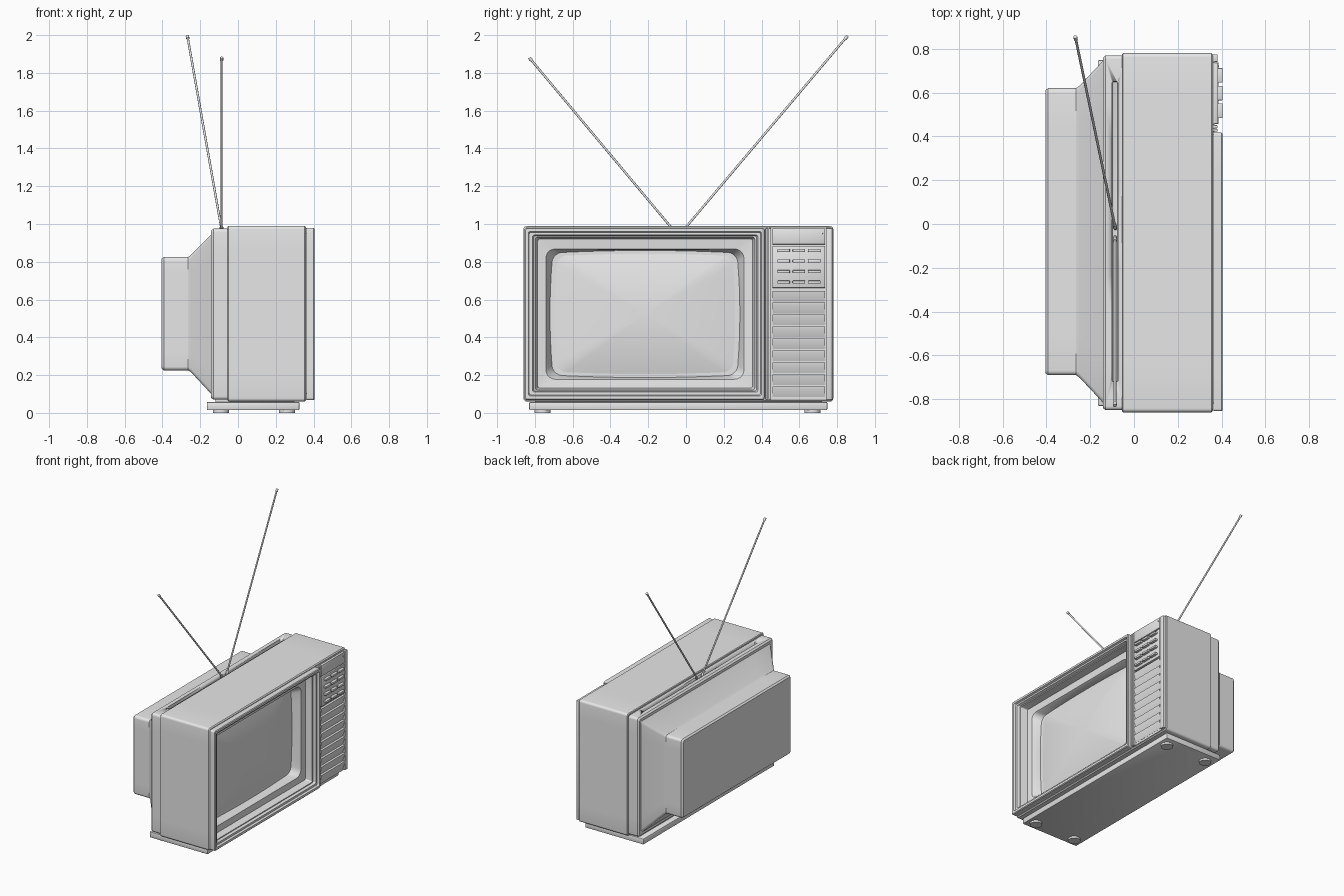
import bpy, bmesh, math
from mathutils import Vector

cube = bpy.data.objects.get("Cube")
if cube:
    bpy.data.objects.remove(cube, do_unlink=True)

GREY = (0.8, 0.8, 0.8, 1)
mat = bpy.data.materials.new("light grey plastic")
mat.use_nodes = True
mat.diffuse_color = GREY
mat.node_tree.nodes["Principled BSDF"].inputs["Base Color"].default_value = GREY


def finish(name, bm, angle=32):
    bmesh.ops.recalc_face_normals(bm, faces=bm.faces)
    me = bpy.data.meshes.new(name)
    bm.to_mesh(me)
    bm.free()
    me.materials.append(mat)
    ob = bpy.data.objects.new(name, me)
    bpy.context.scene.collection.objects.link(ob)
    bpy.ops.object.select_all(action='DESELECT')
    ob.select_set(True)
    bpy.context.view_layer.objects.active = ob
    bpy.ops.object.shade_smooth_by_angle(angle=math.radians(angle))
    return ob


def ring(x, y0, y1, z0, z1, r=0.01, bulge=0.0, scale=1.0):
    """Rounded rectangle in the yz plane with optional bowed sides."""
    cy, cz, hy, hz = (y0 + y1) / 2, (z0 + z1) / 2, (y1 - y0) / 2, (z1 - z0) / 2
    corner, edge = 5, 8
    pts = []
    for q, (sy, sz) in enumerate([(1, 1), (-1, 1), (-1, -1), (1, -1)]):
        for i in range(corner + 1):
            a = math.pi / 2 * (q + i / corner)
            pts.append((sy * (hy - r) + r * math.cos(a), sz * (hz - r) + r * math.sin(a)))
    full = []
    for i, p in enumerate(pts):
        full.append(p)
        if i % (corner + 1) == corner:
            n = pts[(i + 1) % len(pts)]
            for k in range(1, edge):
                t = k / edge
                full.append((p[0] + (n[0] - p[0]) * t, p[1] + (n[1] - p[1]) * t))
    out = []
    for u, v in full:
        by, bz = 1 - bulge * (v / hz) ** 2, 1 - bulge * 1.3 * (u / hy) ** 2
        out.append(Vector((x, cy + u * by * scale, cz + v * bz * scale)))
    return out


def loft(name, sections, angle=32):
    bm = bmesh.new()
    loops = [[bm.verts.new(p) for p in s] for s in sections]
    n = len(loops[0])
    for a, b in zip(loops, loops[1:]):
        for i in range(n):
            j = (i + 1) % n
            bm.faces.new((a[i], a[j], b[j], b[i]))
    bm.faces.new(loops[0])
    bm.faces.new(loops[-1])
    return finish(name, bm, angle)


def box(name, x0, x1, y0, y1, z0, z1, bevel=0.004):
    bm = bmesh.new()
    bmesh.ops.create_cube(bm, size=1)
    for v in bm.verts:
        v.co = Vector(((x0 + x1) / 2 + v.co.x * (x1 - x0),
                       (y0 + y1) / 2 + v.co.y * (y1 - y0),
                       (z0 + z1) / 2 + v.co.z * (z1 - z0)))
    if bevel:
        bmesh.ops.bevel(bm, geom=list(bm.edges), offset=bevel, segments=2,
                        profile=0.5, affect='EDGES')
    return finish(name, bm)


def rod(name, a, b, r, sides=12):
    a, b = Vector(a), Vector(b)
    bm = bmesh.new()
    bmesh.ops.create_cone(bm, cap_ends=True, segments=sides, radius1=r, radius2=r,
                          depth=(b - a).length)
    rot = Vector((0, 0, 1)).rotation_difference(b - a)
    for v in bm.verts:
        v.co = rot @ v.co + (a + b) / 2
    return finish(name, bm)


# Cabinet shell, open at the front
loft("cabinet", [
    ring(-0.055, -0.855, 0.775, 0.065, 0.985, 0.015),
    ring(-0.05, -0.86, 0.78, 0.06, 0.99, 0.018),
    ring(0.353, -0.86, 0.78, 0.06, 0.99, 0.018),
    ring(0.36, -0.853, 0.773, 0.067, 0.983, 0.014),
    ring(0.36, -0.825, 0.76, 0.095, 0.955),
    ring(0.18, -0.825, 0.76, 0.095, 0.955)])

# Rear cover: collar, tapered part and tube housing
rear = loft("rear_cover", [
    ring(-0.045, -0.85, 0.77, 0.07, 0.975, 0.018),
    ring(-0.13, -0.85, 0.77, 0.07, 0.975, 0.018),
    ring(-0.142, -0.84, 0.76, 0.08, 0.965, 0.015),
    ring(-0.142, -0.815, 0.745, 0.1, 0.945, 0.02),
    ring(-0.25, -0.7, 0.63, 0.217, 0.835, 0.02),
    ring(-0.265, -0.69, 0.62, 0.225, 0.825, 0.02),
    ring(-0.393, -0.69, 0.62, 0.225, 0.825, 0.02),
    ring(-0.405, -0.68, 0.61, 0.235, 0.815, 0.015)], 25)

# Aerial storage slot cut into the collar top
cutter = box("slot_cutter", -0.1, -0.073, -0.72, 0.65, 0.945, 1.05, 0.006)
cutter.hide_render = True
cut = rear.modifiers.new("slot", 'BOOLEAN')
cut.object, cut.operation, cut.solver = cutter, 'DIFFERENCE', 'EXACT'
bpy.context.view_layer.objects.active = rear
bpy.ops.object.modifier_apply(modifier="slot")
bpy.data.objects.remove(cutter, do_unlink=True)

# Screen surround: stepped frame, recessed plate, then domed glass
loft("screen_surround", [
    ring(0.2, -0.82, 0.41, 0.1, 0.95),
    ring(0.362, -0.82, 0.41, 0.1, 0.95),
    ring(0.362, -0.855, 0.417, 0.068, 0.98, 0.012),
    ring(0.4, -0.855, 0.417, 0.068, 0.98, 0.012),
    ring(0.405, -0.85, 0.412, 0.073, 0.975),
    ring(0.405, -0.835, 0.4, 0.09, 0.96),
    ring(0.39, -0.83, 0.395, 0.095, 0.955),
    ring(0.39, -0.812, 0.38, 0.11, 0.943),
    ring(0.37, -0.806, 0.373, 0.115, 0.937),
    ring(0.37, -0.797, 0.364, 0.122, 0.93),
    ring(0.32, -0.785, 0.352, 0.132, 0.92),
    ring(0.315, -0.742, 0.307, 0.178, 0.868, 0.05),
    ring(0.305, -0.735, 0.3, 0.183, 0.863, 0.05),
    ring(0.255, -0.72, 0.285, 0.187, 0.86, 0.05, 0.03)])
loft("screen_glass", [ring(0.23, -0.725, 0.29, 0.185, 0.863, 0.05, 0.03)] + [
    ring(0.25 + 0.045 * (1 - s * s), -0.725, 0.29, 0.185, 0.863, 0.05, 0.03, s)
    for s in (1, 0.85, 0.7, 0.55, 0.4, 0.25, 0.1)])

# Control panel backing, rims and ribs
loft("control_backing", [
    ring(0.2, 0.415, 0.755, 0.1, 0.95),
    ring(0.362, 0.415, 0.755, 0.1, 0.95),
    ring(0.362, 0.42, 0.775, 0.068, 0.98),
    ring(0.367, 0.42, 0.775, 0.068, 0.98)])
for i, (y0, y1) in enumerate([(0.422, 0.434), (0.437, 0.451), (0.74, 0.775)]):
    box(f"control_rib_{i + 1}", 0.355, 0.382, y0, y1, 0.07, 0.978, 0.003)
box("control_top_plate", 0.36, 0.384, 0.457, 0.737, 0.892, 0.976, 0.003)
box("control_button_plate", 0.36, 0.384, 0.457, 0.737, 0.662, 0.884, 0.003)
box("indicator", 0.38, 0.387, 0.715, 0.724, 0.945, 0.954, 0.001)

# Push buttons
for row in range(4):
    for col in range(3):
        y, z = 0.484 + 0.081 * col, 0.684 + 0.056 * row
        box(f"button_{row + 1}_{col + 1}", 0.375, 0.404, y, y + 0.066, z, z + 0.016, 0.003)

# Speaker grille: downward sloping slats
for i in range(9):
    z = 0.085 + 0.0632 * i
    bm = bmesh.new()
    profile = [(0.36, z), (0.368, z), (0.385, z + 0.046), (0.385, z + 0.056), (0.36, z + 0.056)]
    ends = [[bm.verts.new((x, y, h)) for x, h in profile] for y in (0.457, 0.737)]
    for e in ends:
        bm.faces.new(e)
    for k in range(len(profile)):
        j = (k + 1) % len(profile)
        bm.faces.new((ends[0][k], ends[0][j], ends[1][j], ends[1][k]))
    finish(f"grille_slat_{i + 1}", bm)

# Base plinth and round feet
box("base", -0.165, 0.325, -0.83, 0.748, 0.014, 0.058, 0.006)
box("base_neck", -0.12, 0.3, -0.8, 0.72, 0.05, 0.08, 0)
for x in (-0.09, 0.26):
    for y in (-0.76, 0.67):
        rod("foot", (x, y, 0), (x, y, 0.02), 0.043, 28)

# Telescopic aerials with tips
for side, a, b in (("right", (-0.087, -0.06, 0.96), (-0.087, -0.825, 1.875)),
                   ("left", (-0.085, -0.02, 0.96), (-0.267, 0.85, 1.99))):
    a, b = Vector(a), Vector(b)
    d = (b - a).normalized()
    rod(f"aerial_{side}", a, b, 0.006)
    rod(f"aerial_tip_{side}", b - d * 0.012, b + d * 0.007, 0.009)
    rod(f"aerial_pivot_{side}", a - Vector((0, 0, 0.02)), a + d * 0.03, 0.009)
